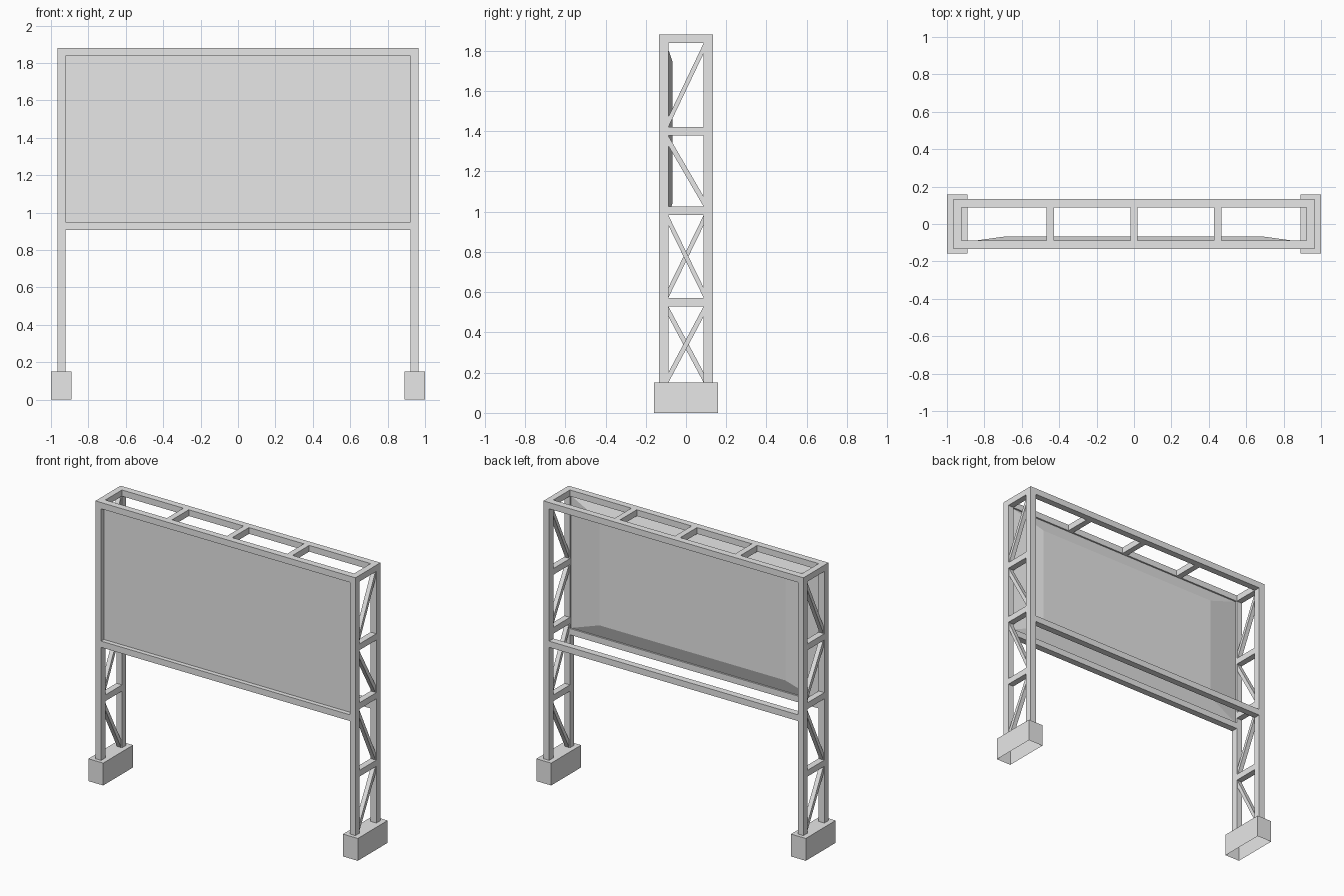
import bpy, bmesh
from mathutils import Vector

cube = bpy.data.objects.get("Cube")
if cube:
    bpy.data.objects.remove(cube, do_unlink=True)

GREY = (0.8, 0.8, 0.8, 1)
steel = bpy.data.materials.new("plain_grey")
steel.use_nodes = True
steel.diffuse_color = GREY
steel.node_tree.nodes["Principled BSDF"].inputs["Base Color"].default_value = GREY

# Shared frame dimensions
OUT_X, IN_X = 0.965, 0.923
OUT_Y, IN_Y = 0.133, 0.088
BASE_Z, TOP_Z, BAR = 0.15, 1.88, 0.042


def finish(name, bm):
    bmesh.ops.recalc_face_normals(bm, faces=bm.faces)
    mesh = bpy.data.meshes.new(name)
    bm.to_mesh(mesh)
    bm.free()
    mesh.materials.append(steel)
    obj = bpy.data.objects.new(name, mesh)
    bpy.context.collection.objects.link(obj)
    return obj


def box(name, xs, ys, zs):
    bm = bmesh.new()
    bmesh.ops.create_cube(bm, size=1)
    low, high = (Vector(p) for p in zip(sorted(xs), sorted(ys), sorted(zs)))
    for v in bm.verts:
        v.co = (low + high) / 2 + v.co * (high - low)
    return finish(name, bm)


def brace(name, x, z_front, z_back, tall=0.05, thick=0.03):
    """Slanted bar between the front and back posts, cut flush at both ends."""
    rise = tall if z_back > z_front else -tall
    outline = [(-IN_Y, z_front), (-IN_Y, z_front + rise),
               (IN_Y, z_back), (IN_Y, z_back - rise)]
    bm = bmesh.new()
    face = bm.faces.new([bm.verts.new((x - thick / 2, y, z)) for y, z in outline])
    side = bmesh.ops.extrude_face_region(bm, geom=[face])
    moved = [g for g in side["geom"] if isinstance(g, bmesh.types.BMVert)]
    bmesh.ops.translate(bm, verts=moved, vec=(thick, 0, 0))
    return finish(name, bm)


# Two lattice towers
strut_tops = [0.572, 1.025, 1.42]
levels = [BASE_Z] + strut_tops + [TOP_Z]
for s, side in ((1, "left"), (-1, "right")):
    xs = (s * IN_X, s * OUT_X)

    # Footing block, open underneath
    foot = box(side + "_footing", (s * 0.89, s * 1.0), (-0.158, 0.158), (0, BASE_Z))
    bm = bmesh.new()
    bm.from_mesh(foot.data)
    under = [f for f in bm.faces if f.normal.z < -0.5]
    bmesh.ops.delete(bm, geom=under, context='FACES_ONLY')
    bm.to_mesh(foot.data)
    bm.free()

    # Posts and level struts
    box(side + "_front_post", xs, (-OUT_Y, -IN_Y), (BASE_Z, TOP_Z))
    box(side + "_back_post", xs, (IN_Y, OUT_Y), (BASE_Z, TOP_Z))
    for i, z in enumerate(levels[1:]):
        box(f"{side}_strut_{i + 1}", xs, (-IN_Y, IN_Y), (z - BAR, z))

    # Diagonal braces: the lower two bays run opposite ways on the two towers
    rising = [s > 0, s < 0, False, True]
    for i, up in enumerate(rising):
        low, high = levels[i], levels[i + 1] - BAR
        ends = (low, high) if up else (high, low)
        brace(f"{side}_brace_{i + 1}", s * (IN_X + OUT_X) / 2, *ends)

# Long rails, front and back
for label, ys in (("front", (-OUT_Y, -IN_Y)), ("back", (IN_Y, OUT_Y))):
    for level, z in (("top", TOP_Z), ("lower", 0.95)):
        box(f"{label}_{level}_rail", (-IN_X, IN_X), ys, (z - BAR, z))

# Cross bars on the roof
for i, x in enumerate((-0.447, 0, 0.447)):
    box(f"roof_cross_bar_{i + 1}", (x - 0.02, x + 0.02), (-IN_Y, IN_Y), (TOP_Z - BAR, TOP_Z))

# Display panel: flat front, back raised to a bevelled plateau
panel = box("display_panel", (-IN_X, IN_X), (-0.103, -0.099), (0.95, TOP_Z - BAR))
bm = bmesh.new()
bm.from_mesh(panel.data)
bm.normal_update()
rear = [f for f in bm.faces if f.normal.y > 0.5]
bmesh.ops.inset_region(bm, faces=rear, thickness=0.13)
for v in rear[0].verts:
    v.co.y = -0.067
    v.co.x = 0.69 if v.co.x > 0 else -0.69
bm.to_mesh(panel.data)
bm.free()
